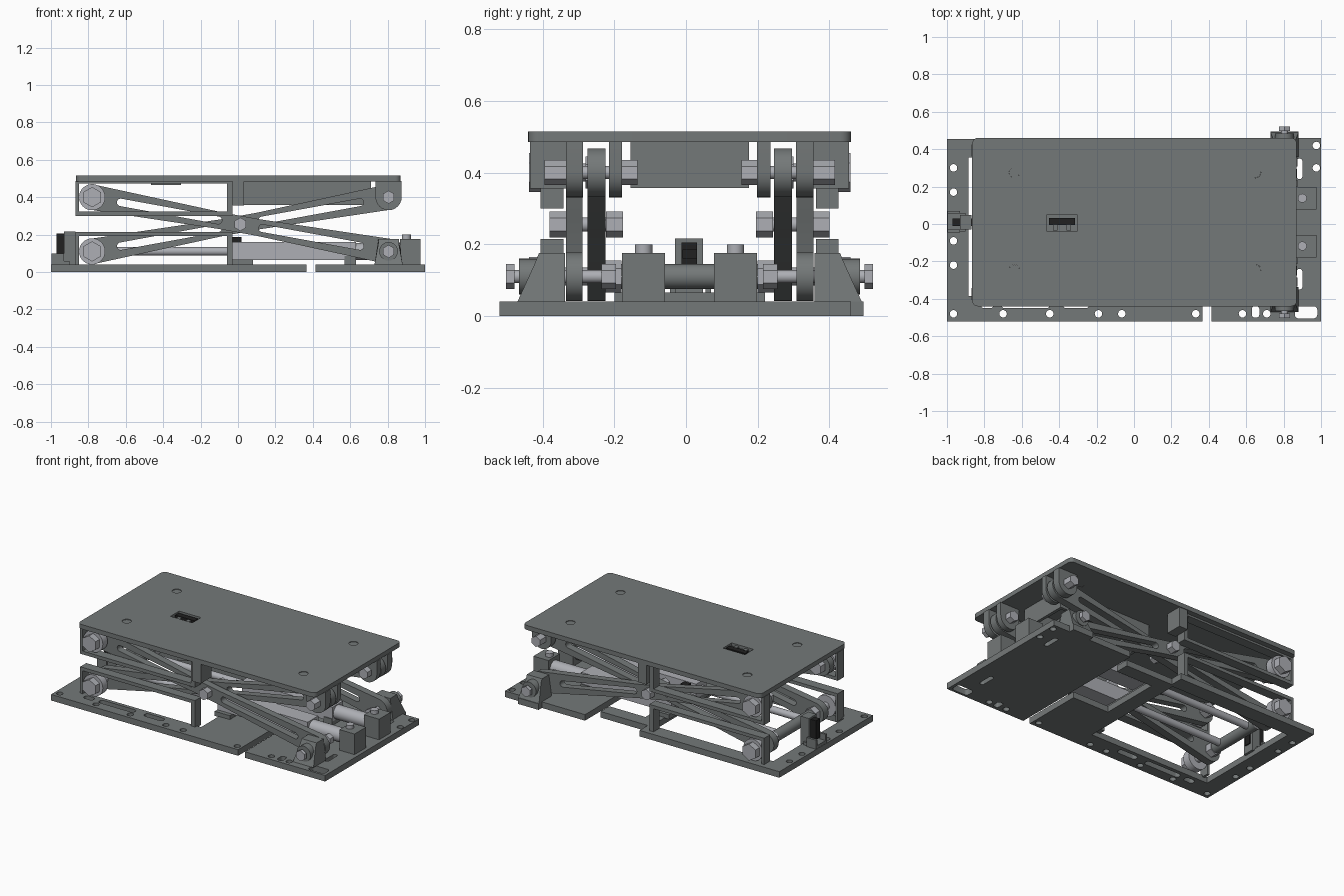
import bpy, bmesh, math
from mathutils import Matrix

if "Cube" in bpy.data.objects:
    bpy.data.objects.remove(bpy.data.objects["Cube"])

MID = 0.01           # y of the symmetry plane
PX = 0.805           # x of the fixed pivots
RX = -0.78           # x of the rollers
LOW, CEN, HIGH = 0.11, 0.255, 0.40   # pivot heights


def material(name, rgb):
    m = bpy.data.materials.new(name)
    m.diffuse_color = (*rgb, 1)
    m.use_nodes = True
    m.node_tree.nodes["Principled BSDF"].inputs["Base Color"].default_value = m.diffuse_color
    return m


GREY = material("painted_grey", (0.175, 0.19, 0.19))
STEEL = material("light_steel", (0.42, 0.43, 0.46))
BLACK = material("black_plastic", (0.015, 0.015, 0.015))


def finish(name, bm, mat):
    bmesh.ops.recalc_face_normals(bm, faces=bm.faces)
    me = bpy.data.meshes.new(name)
    bm.to_mesh(me)
    bm.free()
    me.materials.append(mat)
    me.shade_smooth()
    me.set_sharp_from_angle(angle=math.radians(30))
    ob = bpy.data.objects.new(name, me)
    bpy.context.collection.objects.link(ob)
    return ob


def box(name, x0, x1, y0, y1, z0, z1, mat=GREY):
    bm = bmesh.new()
    bmesh.ops.create_cube(bm, size=1)
    for v in bm.verts:
        v.co = ((x0 + x1) / 2 + v.co.x * (x1 - x0), (y0 + y1) / 2 + v.co.y * (y1 - y0),
                (z0 + z1) / 2 + v.co.z * (z1 - z0))
    return finish(name, bm, mat)


def rod(name, axis, a, b, lo, hi, r, sides=24, mat=STEEL):
    """Cylinder along an axis; a, b are the two other coordinates in order."""
    bm = bmesh.new()
    bmesh.ops.create_cone(bm, cap_ends=True, segments=sides, radius1=r, radius2=r, depth=hi - lo)
    mid = (lo + hi) / 2
    rot, loc = {"x": (Matrix.Rotation(math.pi / 2, 4, 'Y'), (mid, a, b)),
                "y": (Matrix.Rotation(math.pi / 2, 4, 'X'), (a, mid, b)),
                "z": (Matrix.Identity(4), (a, b, mid))}[axis]
    bmesh.ops.transform(bm, matrix=Matrix.Translation(loc) @ rot, verts=bm.verts)
    return finish(name, bm, mat)


def sheet(name, loops, lo, hi, axis="z", place=Matrix.Identity(4), mat=GREY):
    """Flat outline with holes, thickened along z or along y."""
    cu = bpy.data.curves.new(name, 'CURVE')
    cu.dimensions, cu.fill_mode, cu.extrude = '2D', 'BOTH', (hi - lo) / 2
    for pts in loops:
        sp = cu.splines.new('POLY')
        sp.points.add(len(pts) - 1)
        for p, (u, v) in zip(sp.points, pts):
            p.co = (u, v, 0, 1)
        sp.use_cyclic_u = True
    tmp = bpy.data.objects.new(name + "_outline", cu)
    bpy.context.collection.objects.link(tmp)
    me = bpy.data.meshes.new_from_object(tmp.evaluated_get(bpy.context.evaluated_depsgraph_get()))
    bpy.data.objects.remove(tmp)
    bm = bmesh.new()
    bm.from_mesh(me)
    bpy.data.meshes.remove(me)
    bmesh.ops.remove_doubles(bm, verts=bm.verts, dist=1e-5)
    mid = (lo + hi) / 2
    if axis == "y":
        m = Matrix.Translation((0, mid, 0)) @ place @ Matrix.Rotation(math.pi / 2, 4, 'X')
    else:
        m = Matrix.Translation((0, 0, mid)) @ place
    bmesh.ops.transform(bm, matrix=m, verts=bm.verts)
    return finish(name, bm, mat)


def arc(x, y, r, a0, a1, n=12):
    return [(x + r * math.cos(math.radians(a0 + (a1 - a0) * i / n)),
             y + r * math.sin(math.radians(a0 + (a1 - a0) * i / n))) for i in range(n + 1)]


def circle(x, y, r):
    return arc(x, y, r, 0, 345, 23)


def rect(x0, x1, y0, y1, r=0.0):
    if r == 0:
        return [(x0, y0), (x1, y0), (x1, y1), (x0, y1)]
    return (arc(x1 - r, y1 - r, r, 0, 90, 6) + arc(x0 + r, y1 - r, r, 90, 180, 6)
            + arc(x0 + r, y0 + r, r, 180, 270, 6) + arc(x1 - r, y0 + r, r, 270, 360, 6))


# Base: framed left plate and solid right plate, separated by a gap
left = [[(-1, -.52), (.365, -.52), (.365, -.12), (.1, -.12), (.1, .28), (.365, .28),
         (.365, .37), (.02, .37), (.02, .455), (-1, .455)],
        rect(-.885, 0, -.385, .355)]
left += [circle(-.965, y, .02) for y in (.3, .17, -.09, -.22, -.48)]
left += [circle(x, -.48, .02) for x in (-.7, -.45, -.19, -.065, .33)]
left += [rect(a, b, -.45, -.41, .018) for a, b in ((-.82, -.75), (-.71, -.45), (-.38, -.24))]
sheet("base_plate_left", left, 0, .04)
right = [[(.415, -.52), (1, -.52), (1, .46), (.88, .46), (.88, .495), (.73, .495),
          (.73, .46), (.415, .46)],
         rect(.86, .98, -.505, -.44, .02), rect(.63, .67, -.5, -.44, .015),
         rect(.87, .9, .24, .35, .014), rect(.87, .9, -.35, -.24, .014)]
right += [circle(.975, y, .02) for y in (.42, .3)] + [circle(x, -.48, .02) for x in (.58, .71)]
sheet("base_plate_right", right, 0, .04)

# Platform with flush screws and a recessed connector
screws = [(x, y) for x in (-.64, .65) for y in (-.245, .275)]
sheet("platform", [rect(-.865, .87, -.44, .46, .03), rect(-.465, -.305, -.04, .05)]
      + [circle(x, y, .028) for x, y in screws], .485, .515)
for x, y in screws:
    rod("platform_screw", "z", x, y, .487, .511, .0278, mat=GREY)
box("connector_tray", -.465, -.305, -.04, .05, .465, .495)
box("connector", -.455, -.315, -.005, .032, .495, .512, BLACK)
for x in (-.42, -.35):
    box("connector_clip", x - .012, x + .012, -.035, -.005, .495, .508)

# Box beam under the platform
for y in (-.155, .155):
    box("beam_side", .03, .71, y, y + .02, .357, .485)
for x in (.03, .69):
    box("beam_end", x, x + .02, -.155, .175, .357, .485)

# Scissor arms with long slots
rise, run = (HIGH - LOW) / 2, (PX - RX) / 2
half, tilt = math.hypot(rise, run), math.atan2(rise, run)
arm = [arc(half, 0, .068, -88, 88) + [(.1, .045), (-.1, .045)] + arc(-half, 0, .068, 92, 268)
       + [(-.1, -.045), (.1, -.045)]]
for a, b in ((-.67, -.1), (.1, .67)):
    arm.append(rect(a, b, -.02, .02, .0195))


def span(s, a, b):
    return sorted((MID + s * a, MID + s * b))


def bolt(name, x, z, s, a, b, r):
    rod(name, "y", x, z, *span(s, a, b), r, 6)


for s in (-1, 1):
    for name, a, b, turn in (("outer_arm", .298, .345, tilt), ("inner_arm", .235, .285, -tilt)):
        place = Matrix.Translation(((PX + RX) / 2, 0, CEN)) @ Matrix.Rotation(turn, 4, 'Y')
        sheet(name, arm, *span(s, a, b), "y", place)

    # Centre pivot
    rod("centre_pin", "y", .0125, CEN, *span(s, .19, .36), .02)
    bolt("centre_bolt_head", .0125, CEN, s, .345, .39, .036)
    bolt("centre_nut", .0125, CEN, s, .185, .233, .036)

    # Lower fixed bracket with a sloped outer face
    y0, y1, y2 = (MID + s * d for d in (.348, .43, .48))
    bm = bmesh.new()
    prof = [(y0, .04), (y2, .04), (y1, .15), (y1 - s * .01, .175), (y0, .175)]
    ends = [[bm.verts.new((PX + k * (.075 if z < .1 else .055), y, z)) for y, z in prof]
            for k in (-1, 1)]
    bm.faces.new(ends[0])
    bm.faces.new(ends[1])
    for i in range(5):
        j = (i + 1) % 5
        bm.faces.new((ends[0][i], ends[0][j], ends[1][j], ends[1][i]))
    finish("base_bracket", bm, GREY)
    rod("base_bracket_boss", "y", PX, LOW, *span(s, .40, .475), .05, mat=GREY)
    rod("base_pin", "y", PX, LOW, *span(s, .21, .49), .018)
    bolt("base_bolt_head", PX, LOW, s, .488, .512, .035)
    bolt("base_nut", PX, LOW, s, .205, .245, .035)

    # Upper fixed lugs
    lug = [[(PX + .07, .486), (PX - .07, .486)] + arc(PX, HIGH, .07, 180, 360)]
    for a, b in ((.297, .345), (.188, .225)):
        sheet("platform_lug", lug, *span(s, a, b), "y")
    rod("platform_pin", "y", PX, HIGH, *span(s, .16, .38), .018)
    bolt("platform_bolt_head", PX, HIGH, s, .345, .405, .035)
    bolt("platform_nut", PX, HIGH, s, .145, .19, .035)

    # Roller rails and hanging post
    y0, y1 = span(s, .352, .415)
    box("upper_rail_flange", -.865, -.03, y0, y1, .30, .322)
    box("upper_rail_top", -.865, -.03, y0, y1, .472, .486)
    box("lower_rail_lid", -.865, -.03, y0, y1, .192, .214)
    for za, zb in ((.30, .486), (.03, .214)):
        box("rail_end", -.868, -.85, y0, y1, za, zb)
        box("rail_stop", -.06, -.03, y0, y1, za, zb)
    box("hanging_post", -.03, .033, *span(s, .335, .445), .355, .486)

    # Rollers
    for z, d in ((LOW, .235), (HIGH, .29)):
        rod("roller_axle", "y", RX, z, *span(s, d - .03, .42), .025)
        rod("roller", "y", RX, z, *span(s, .355, .405), .07, 32)
        bolt("roller_bolt_head", RX, z, s, .405, .448, .054)
        bolt("roller_nut", RX, z, s, d - .045, d, .045)

    # Linear actuator: rod, body, clevis and anchor block
    y = MID + s * .128
    rod("actuator_rod", "x", y, LOW, -.76, 0, .023)
    box("actuator_body", -.03, .63, y - .055, y + .055, .065, .16, STEEL)
    box("actuator_clamp", .57, .63, y - .06, y + .06, .04, .085)
    rod("actuator_tail", "x", y, LOW, .62, .89, .045)
    box("anchor_block", .865, .975, y - .06, y + .06, .04, .176)
    rod("anchor_bolt", "z", .9, y, .176, .2, .024)

# Crossbars tying both sides together
rod("push_bar", "y", RX, LOW, -.24, .26, .035, mat=GREY)
box("actuator_support", -.03, .08, -.2, .22, .035, .066)
box("limit_switch", -.03, .02, -.01, .03, .16, .186, BLACK)

# Position sensor on the left edge
box("sensor_foot", -.998, -.9, -.04, .06, .04, .06)
for y in (-.045, .055):
    box("sensor_cheek", -.998, -.93, y, y + .015, .04, .10)
box("sensor_back", -.93, -.87, -.03, .047, .03, .216)
box("sensor", -.97, -.93, -.012, .03, .08, .205, BLACK)
box("sensor_face", -.872, -.862, -.012, .03, .08, .205, BLACK)
